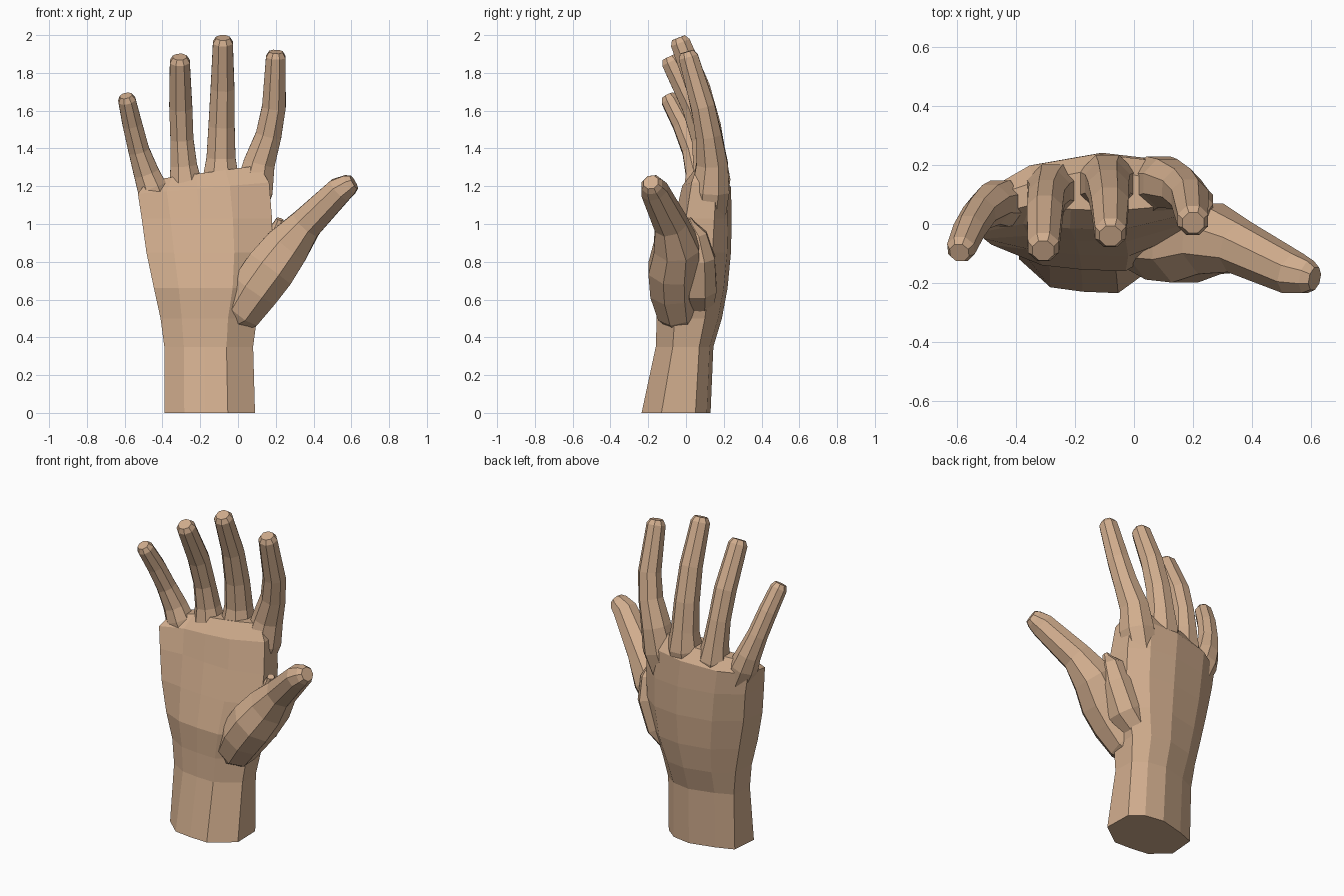
import bpy, bmesh, math
from mathutils import Vector

if "Cube" in bpy.data.objects:
    bpy.data.objects.remove(bpy.data.objects["Cube"])

skin = bpy.data.materials.new("skin tan")
skin.diffuse_color = (0.64, 0.42, 0.27, 1)
skin.use_nodes = True
skin.node_tree.nodes["Principled BSDF"].inputs["Base Color"].default_value = skin.diffuse_color
WRIST = Vector((-0.14, 0.07, 0.42))


def loft(name, rings):
    """Skin a list of equal-length point rings and cap both ends."""
    bm = bmesh.new()
    loops = [[bm.verts.new(p) for p in ring] for ring in rings]
    n = len(loops[0])
    for a, b in zip(loops, loops[1:]):
        for i in range(n):
            j = (i + 1) % n
            bm.faces.new((a[i], a[j], b[j], b[i]))
    bm.faces.new(loops[0])
    bm.faces.new(loops[-1])
    bmesh.ops.recalc_face_normals(bm, faces=bm.faces)
    mesh = bpy.data.meshes.new(name)
    bm.to_mesh(mesh)
    bm.free()
    mesh.materials.append(skin)
    ob = bpy.data.objects.new(name, mesh)
    bpy.context.collection.objects.link(ob)
    return ob


def digit(name, path, sides=8):
    """Faceted finger along (x, y, z, radius) points, rooted toward the wrist, bevelled tip."""
    pts = [Vector(p[:3]) for p in path]
    rad = [p[3] for p in path]
    pts.insert(0, pts[0].lerp(WRIST, 0.25))
    rad.insert(0, rad[0] * 0.85)
    pts.append(pts[-1] + (pts[-1] - pts[-2]).normalized() * 0.028)
    rad.append(rad[-1] * 0.7)
    rings = []
    for k, (c, r) in enumerate(zip(pts, rad)):
        t = (pts[min(k + 1, len(pts) - 1)] - pts[max(k - 1, 0)]).normalized()
        side = Vector((0, 1, 0)).cross(t).normalized()
        depth = t.cross(side)
        rings.append([c + r * (math.cos(a) * side + math.sin(a) * depth)
                      for a in (2 * math.pi * (i + 0.5) / sides for i in range(sides))])
    return loft(name, rings)


def palm_ring(z, xl, xr, lf, lb, front, back, rf, rb, tilt=0):
    """Arched cross-section: left side, back, right side, front."""
    outline = [(0, lf), (0.03, lb), (0.25, back - 0.04), (0.58, back), (0.83, back - 0.02),
               (0.99, rb), (1, rf), (0.7, front - 0.005), (0.45, front), (0.22, front + 0.015)]
    return [(xl + (xr - xl) * t, y, z + tilt * (t - 0.5)) for t, y in outline]


# Forearm stub, wrist and palm
hand = loft("hand", [palm_ring(*r) for r in (
    (0.00, -.39, .09, -.12, .05, -.230, .130, -.13, .05),
    (0.35, -.39, .08, -.08, .06, -.155, .145, -.07, .07),
    (0.50, -.41, .10, -.07, .07, -.150, .190, -.06, .10),
    (0.66, -.445, .15, -.08, .08, -.155, .220, -.05, .12),
    (0.85, -.485, .18, -.07, .09, -.105, .238, -.03, .14),
    (1.03, -.51, .18, -.05, .11, -.055, .242, .00, .15),
    (1.19, -.53, .165, -.03, .11, -.015, .238, .03, .16, .06),
    (1.27, -.48, .11, .03, .10, .050, .185, .06, .14, .08))])


def merge(name, path):
    """Union one digit into the hand."""
    part = digit(name, path)
    bpy.context.view_layer.objects.active = hand
    mod = hand.modifiers.new(name, 'BOOLEAN')
    mod.operation = 'UNION'
    mod.solver = 'EXACT'
    mod.object = part
    bpy.ops.object.modifier_apply(modifier=name)
    bpy.data.objects.remove(part)


# Four fingers with flared bases
merge("little_finger", [(-.455, .07, 1.19, .085), (-.485, .066, 1.27, .073),
                        (-.525, .035, 1.39, .06), (-.56, -.02, 1.53, .056), (-.588, -.085, 1.655, .05)])
merge("ring_finger", [(-.278, .115, 1.21, .095), (-.287, .11, 1.31, .076), (-.297, .09, 1.45, .066),
                      (-.303, .04, 1.62, .066), (-.308, -.078, 1.86, .057)])
merge("middle_finger", [(-.09, .138, 1.24, .105), (-.09, .137, 1.35, .083), (-.087, .115, 1.52, .075),
                        (-.082, .065, 1.72, .068), (-.08, -.03, 1.96, .057)])
merge("index_finger", [(.085, .13, 1.18, .108), (.112, .138, 1.32, .09), (.162, .12, 1.47, .074),
                       (.19, .09, 1.62, .068), (.2, .012, 1.885, .056)])

# Thumb with its fleshy base, then the web behind it
merge("thumb", [(.02, -.04, .54, .12), (.09, -.06, .65, .14), (.17, -.065, .76, .145),
                (.26, -.05, .88, .13), (.36, -.08, 1.0, .094), (.54, -.168, 1.18, .076),
                (.59, -.18, 1.208, .06)])
merge("thumb_web", [(.11, .06, .66, .11), (.18, .06, .82, .10), (.20, .04, .94, .075),
                    (.215, .02, 1.0, .03)])
